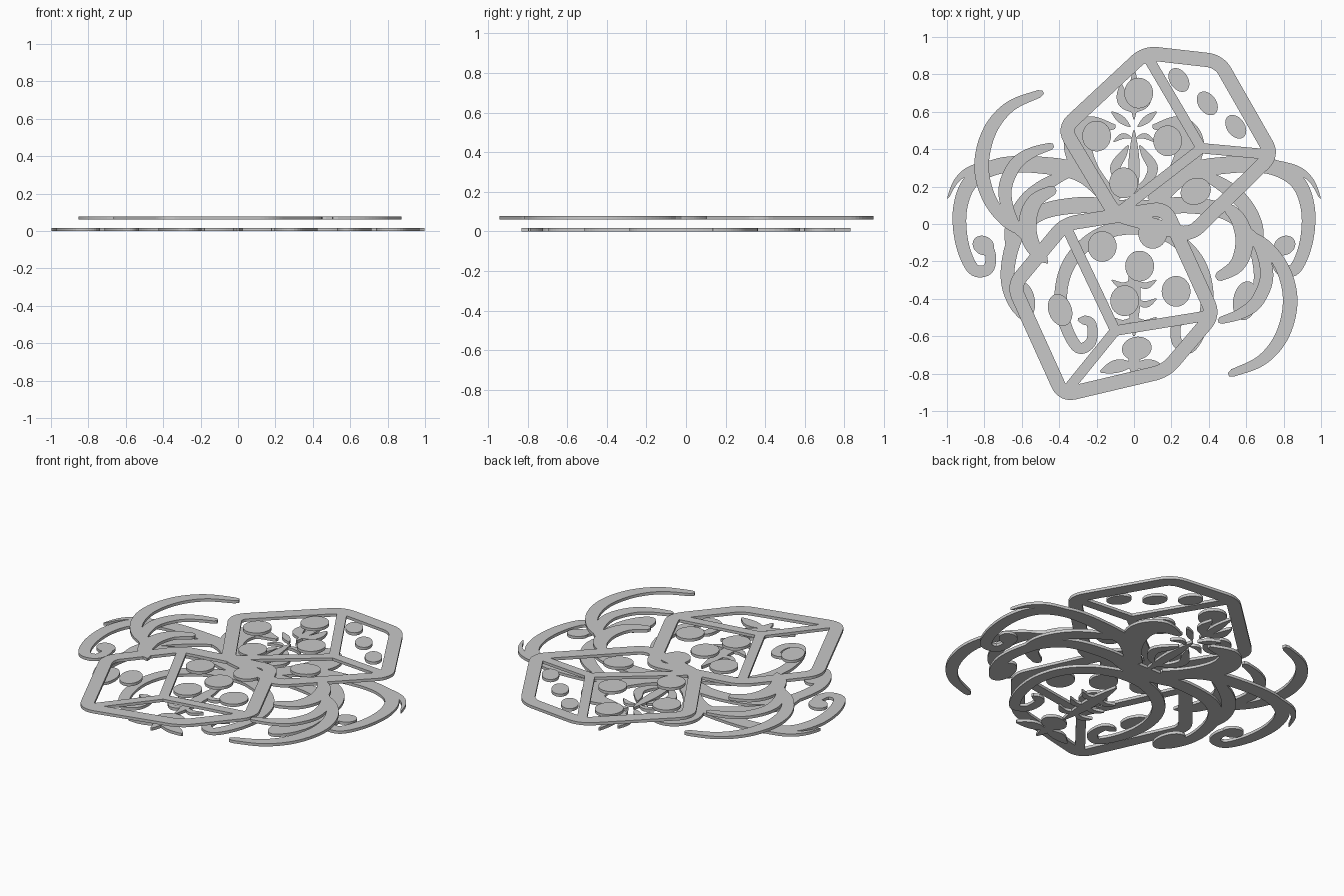
import bpy, bmesh, math
from mathutils import Vector
from mathutils.geometry import interpolate_bezier

cube = bpy.data.objects.get("Cube")
if cube:
    bpy.data.objects.remove(cube)

GREY = bpy.data.materials.new("plain grey")
GREY.use_nodes = True
GREY.diffuse_color = (0.58, 0.58, 0.58, 1)
GREY.node_tree.nodes["Principled BSDF"].inputs["Base Color"].default_value = GREY.diffuse_color

LOW, HIGH, THICK = 0.0, 0.061, 0.017
SIDES = (("left", 1), ("right", -1))


def finish(name, bm, z):
    """Extrude the flat faces into a thin plate and link it."""
    bmesh.ops.recalc_face_normals(bm, faces=bm.faces)
    ext = bmesh.ops.extrude_face_region(bm, geom=bm.faces[:])
    moved = [g for g in ext["geom"] if isinstance(g, bmesh.types.BMVert)]
    bmesh.ops.translate(bm, verts=moved, vec=(0, 0, THICK))
    bmesh.ops.recalc_face_normals(bm, faces=bm.faces)
    mesh = bpy.data.meshes.new(name)
    bm.to_mesh(mesh)
    bm.free()
    mesh.materials.append(GREY)
    obj = bpy.data.objects.new(name, mesh)
    obj.location.z = z
    bpy.context.collection.objects.link(obj)
    return obj


def smooth_path(points, steps=8):
    """Catmull-Rom curve through the points."""
    p = [Vector((x, y, 0)) for x, y in points]
    p = [2 * p[0] - p[1]] + p + [2 * p[-1] - p[-2]]
    path = []
    for a, b, c, d in zip(p, p[1:], p[2:], p[3:]):
        path += interpolate_bezier(b, b + (c - a) / 6, c - (d - b) / 6, c, steps + 1)[:-1]
    return path + [p[-2]]


def rounded_loop(points, radius=0.06):
    p = [Vector((x, y, 0)) for x, y in points]
    path = []
    for i, c in enumerate(p):
        a = c + (p[i - 1] - c).normalized() * radius
        b = c + (p[(i + 1) % len(p)] - c).normalized() * radius
        path += interpolate_bezier(a, a.lerp(c, 0.6), b.lerp(c, 0.6), b, 7)
    return path


def ribbon(name, path, width, z, closed=False):
    """Flat strip along a path; width is a function of 0..1."""
    bm = bmesh.new()
    n = len(path)
    rows = []
    for i, p in enumerate(path):
        after = path[(i + 1) % n] if closed else path[min(i + 1, n - 1)]
        before = path[i - 1] if closed else path[max(i - 1, 0)]
        t = (after - before).normalized()
        side = Vector((-t.y, t.x, 0)) * width(i / (n - 1)) / 2
        rows.append((bm.verts.new(p + side), bm.verts.new(p - side)))
    for i in range(n if closed else n - 1):
        (a, b), (c, d) = rows[i], rows[(i + 1) % n]
        bm.faces.new((a, b, d, c))
    return finish(name, bm, z)


def disc(name, x, y, rx, ry, z, turn=0):
    bm = bmesh.new()
    bmesh.ops.create_circle(bm, cap_ends=True, segments=32, radius=1)
    for v in bm.verts:
        v.co = Vector((v.co.x * rx, v.co.y * ry, 0))
    obj = finish(name, bm, z)
    obj.location.x, obj.location.y = x, y
    obj.rotation_euler.z = math.radians(turn)


def mirrored(name, points, width):
    """A left and a right copy of a ribbon in the lower layer."""
    for side, k in SIDES:
        ribbon(f"{side}_{name}", smooth_path([(k * x, y) for x, y in points]), width, LOW)


# Width rules along a ribbon
def even(w):
    return lambda t: w


def crescent(w):
    return lambda t: w * (0.5 + 0.5 * math.sin(math.pi * t)) * min(1, t * 12 + 0.1, (1 - t) * 40 + 0.5)


def taper(w, end=0.6):
    return lambda t: w * (1 + (end - 1) * t) * min(1, (1 - t) * 15 + 0.25)


def leaf(w):
    return lambda t: w * math.sin(math.pi * (0.05 + 0.9 * t))


# Dice frames: outline loop and three bars from the near corner
dice = {
    "upper_die": ([(0.06, 0.915), (0.455, 0.87), (0.74, 0.37), (0.3, -0.06), (-0.1, 0.05), (-0.375, 0.51)],
                  (0.36, 0.405)),
    "lower_die": ([(-0.37, 0), (0.165, 0.085), (0.425, -0.485), (0.17, -0.785), (-0.38, -0.915), (-0.645, -0.33)],
                  (-0.1, -0.57)),
}
for name, (outline, hub) in dice.items():
    ribbon(name + "_frame", rounded_loop(outline), even(0.076), HIGH, closed=True)
    start = Vector((*hub, 0))
    for i, corner in enumerate(outline[::2]):
        end = Vector((*corner, 0))
        ribbon(f"{name}_bar_{i + 1}", [start.lerp(end, -0.04), start.lerp(end, 0.97)], even(0.055), HIGH)

# Pips
round_pips = [(0.025, 0.7), (-0.2, 0.47), (0.18, 0.445), (-0.055, 0.22), (-0.17, -0.12),
              (0.1, -0.05), (0.03, -0.225), (-0.05, -0.41), (0.225, -0.36)]
for i, (x, y) in enumerate(round_pips):
    disc(f"round_pip_{i + 1}", x, y, 0.077, 0.082, HIGH)
for i in range(3):
    disc(f"side_pip_{i + 1}", 0.24 + 0.152 * i, 0.77 - 0.125 * i, 0.048, 0.07, HIGH, 35)
disc("upper_die_base_pip", 0.33, 0.175, 0.083, 0.07, HIGH, 25)
disc("lower_die_side_pip", -0.395, -0.46, 0.062, 0.088, HIGH, 20)

# Motion swooshes, the second set turned half round
swooshes = [
    ([(0.56, -0.03), (0.7, -0.11), (0.8, -0.25), (0.835, -0.42), (0.79, -0.6), (0.68, -0.73), (0.505, -0.805)], 0.078),
    ([(0.54, 0.02), (0.66, -0.1), (0.71, -0.27), (0.66, -0.41), (0.57, -0.48), (0.45, -0.52)], 0.072),
    ([(0.48, 0.11), (0.56, 0.02), (0.59, -0.1), (0.55, -0.22), (0.44, -0.29)], 0.095),
]
for side, k in SIDES:
    for i, (pts, w) in enumerate(swooshes):
        turned = pts if k > 0 else [(0.02 - x, -0.1 - y) for x, y in pts]
        ribbon(f"{side}_swoosh_{i + 1}", smooth_path(turned), crescent(w), HIGH)

# Tentacles of the lower figure
mirrored("outer_tentacle", [(0.1, 0.12), (0.28, 0.27), (0.5, 0.315), (0.72, 0.31), (0.87, 0.23), (0.93, 0.08),
                            (0.92, -0.1), (0.86, -0.24), (0.78, -0.24), (0.77, -0.15), (0.83, -0.1)], taper(0.1, 0.5))
mirrored("outer_barb", [(0.72, 0.32), (0.87, 0.29), (0.95, 0.23), (0.997, 0.135)], taper(0.06, 0.15))
mirrored("middle_tentacle", [(0.1, 0.09), (0.3, 0.1), (0.5, 0.06), (0.62, -0.05), (0.67, -0.2), (0.67, -0.34),
                             (0.61, -0.46), (0.54, -0.45)], taper(0.09, 0.7))
mirrored("upper_arm", [(0.25, 0.3), (0.42, 0.24), (0.57, 0.13), (0.66, -0.02), (0.67, -0.18)], leaf(0.08))
mirrored("inner_tentacle", [(0.06, -0.01), (0.22, -0.08), (0.34, -0.2), (0.39, -0.36), (0.37, -0.53), (0.3, -0.66),
                            (0.23, -0.63), (0.23, -0.53), (0.3, -0.51)], taper(0.08))
for side, k in SIDES:
    disc(f"{side}_outer_knob", k * 0.805, -0.115, 0.06, 0.05, LOW, k * 30)
    disc(f"{side}_middle_knob", k * 0.595, -0.41, 0.065, 0.105, LOW, k * -10)

# Head and face ornaments
mirrored("head_side", [(0.1, 0.52), (0.24, 0.52), (0.3, 0.42), (0.24, 0.28), (0.08, 0.13)], leaf(0.15))
mirrored("face_curl", [(0, 0.18), (0.07, 0.23), (0.1, 0.3), (0.06, 0.37), (0.03, 0.42)], leaf(0.055))
mirrored("brow_leaf", [(0.02, 0.52), (0.07, 0.56), (0.12, 0.6)], leaf(0.04))
mirrored("cheek_leaf", [(0.01, 0.46), (0.06, 0.47), (0.11, 0.44)], leaf(0.03))
mirrored("crown_leaf", [(0.01, 0.6), (0.06, 0.66), (0.07, 0.75)], leaf(0.06))

# Tail ornaments
for i in range(3):
    y = -0.3 - 0.1 * i
    mirrored(f"tail_barb_{i + 1}", [(0, y), (0.06, y - 0.03), (0.12, y)], leaf(0.035))
mirrored("tail_fin", [(0, -0.75), (0.09, -0.76), (0.18, -0.79)], leaf(0.07))
disc("tail_bud", 0.015, -0.665, 0.08, 0.062, LOW, 10)

# Centre line of the lower figure: straight spikes and curved bands
for name, top, bottom, w in [("crown_spike", 0.83, 0.56, 0.05), ("nose_spear", 0.5, 0.1, 0.06),
                             ("tail_spine", -0.15, -0.6, 0.07), ("tail_tip", -0.62, -0.83, 0.06)]:
    ribbon(name, smooth_path([(0, top), (0, bottom)], 16), leaf(w), LOW)
ribbon("chest", smooth_path([(-0.3, 0.1), (0, 0.07), (0.3, 0.1)]), leaf(0.12), LOW)
ribbon("collar", smooth_path([(-0.22, -0.07), (0, -0.01), (0.22, -0.07)]), leaf(0.09), LOW)
